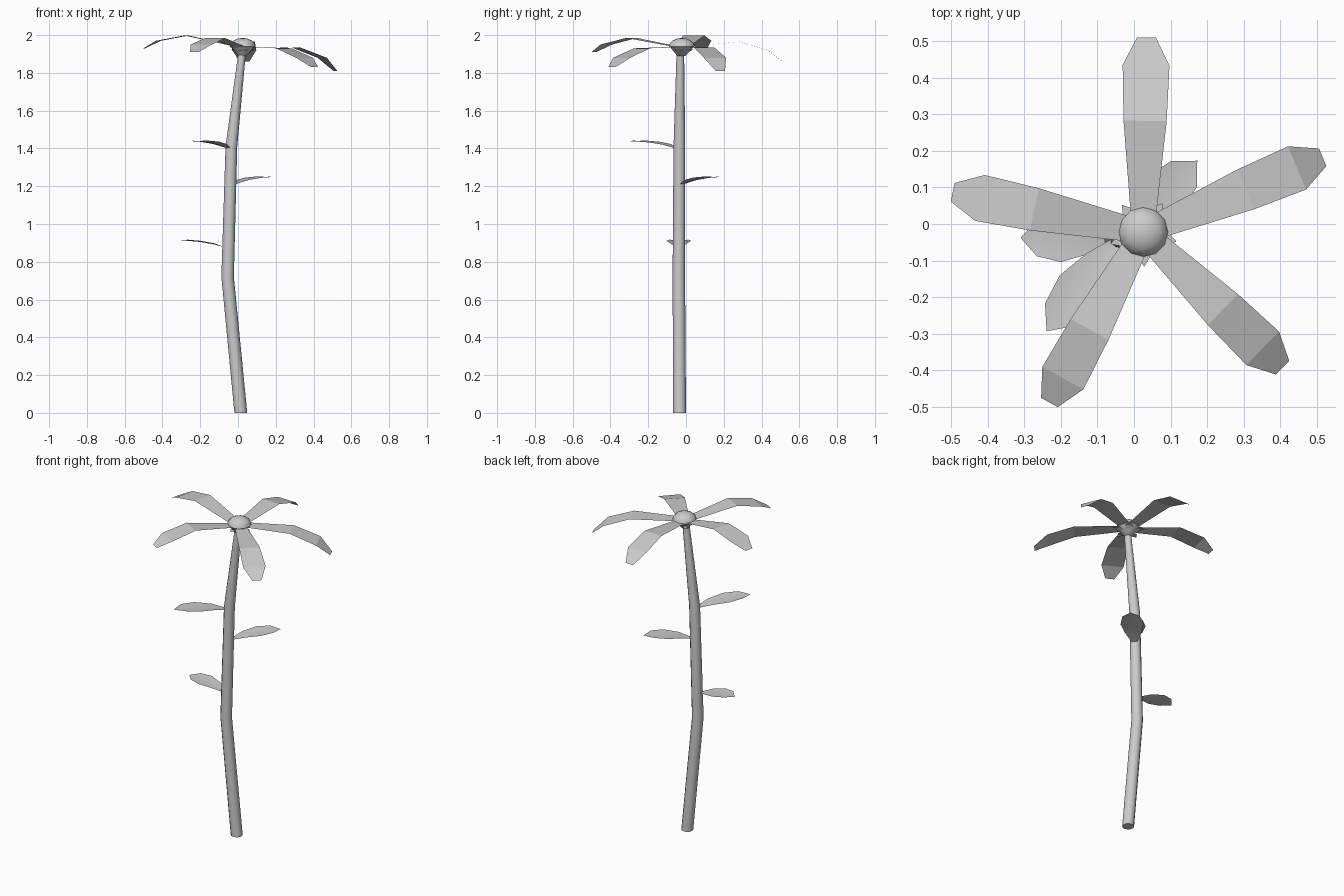
import bpy, bmesh, math
from mathutils import Vector

cube = bpy.data.objects.get("Cube")
if cube:
    bpy.data.objects.remove(cube, do_unlink=True)

grey = bpy.data.materials.new("plain grey")
grey.use_nodes = True
grey.diffuse_color = (0.6, 0.6, 0.6, 1)
grey.node_tree.nodes["Principled BSDF"].inputs["Base Color"].default_value = (0.6, 0.6, 0.6, 1)


def finish(name, bm, smooth=False):
    mesh = bpy.data.meshes.new(name)
    bm.to_mesh(mesh)
    bm.free()
    mesh.materials.append(grey)
    obj = bpy.data.objects.new(name, mesh)
    bpy.context.collection.objects.link(obj)
    if smooth:
        bpy.ops.object.select_all(action='DESELECT')
        obj.select_set(True)
        bpy.context.view_layer.objects.active = obj
        bpy.ops.object.shade_smooth_by_angle(angle=math.radians(50))
    return obj


def tube(name, rings, sides=12):
    """Loft round rings (x, y, z, radius) and cap both ends."""
    bm = bmesh.new()
    loops = []
    for x, y, z, r in rings:
        angles = [math.tau * i / sides for i in range(sides)]
        loops.append([bm.verts.new((x + r * math.cos(a), y + r * math.sin(a), z)) for a in angles])
    for low, high in zip(loops, loops[1:]):
        for i in range(sides):
            j = (i + 1) % sides
            bm.faces.new((low[i], low[j], high[j], high[i]))
    bm.faces.new(loops[0][::-1])
    bm.faces.new(loops[-1])
    return finish(name, bm, True)


def blade(name, origin, degrees, sections, lift=0, smooth=False):
    """Thin sheet from sections (distance, half width, z); lift raises the edges into a fold."""
    a = math.radians(degrees)
    out = Vector((math.cos(a), math.sin(a), 0))
    side = Vector((-math.sin(a), math.cos(a), 0))
    bm = bmesh.new()
    rows = []
    for d, w, z in sections:
        mid = Vector(origin) + out * d + Vector((0, 0, z))
        edge = Vector((0, 0, lift if w > 0.02 else 0))
        places = [mid - side * w + edge, mid + side * w + edge]
        if lift:
            places.insert(1, mid)
        rows.append([bm.verts.new(p) for p in places])
    for near, far in zip(rows, rows[1:]):
        for i in range(len(near) - 1):
            bm.faces.new((near[i], far[i], far[i + 1], near[i + 1]))
    bmesh.ops.remove_doubles(bm, verts=bm.verts, dist=0.0005)
    return finish(name, bm, smooth)


# Bent stem and the cup under the flower
tube("stem", [(0.015, -0.034, 0, 0.034), (-0.055, -0.038, 0.72, 0.033),
              (-0.035, -0.035, 1.41, 0.031), (0.022, -0.03, 1.91, 0.02)])
HEAD = (0.025, -0.022, 0)
tube("flower_cup", [(0.023, -0.025, 1.89, 0.022), (0.025, -0.022, 1.935, 0.06)])

# Domed flower centre
bm = bmesh.new()
bmesh.ops.create_uvsphere(bm, u_segments=12, v_segments=8, radius=0.068)
for v in bm.verts:
    v.co.z *= 0.66 if v.co.z > 0 else 0.2
    v.co += Vector((HEAD[0], HEAD[1], 1.94))
finish("flower_centre", bm, True)

# Petals: direction, then heights at the bend, the shoulder and the tip
petals = [(89, 1.965, 1.92, 1.86), (22.6, 1.935, 1.88, 1.81), (-44.2, 1.93, 1.88, 1.83),
          (-118.8, 1.985, 1.95, 1.91), (168.2, 1.998, 1.97, 1.93)]
for n, (angle, bend, shoulder, tip) in enumerate(petals, 1):
    blade(f"petal_{n}", HEAD, angle, [(0.03, 0.033, 1.938), (0.304, 0.059, bend),
                                      (0.456, 0.064, shoulder), (0.532, 0.026, tip)])

# Small sepals between the petals
for n in range(5):
    blade(f"sepal_{n + 1}", HEAD, 56 + 72 * n,
          [(0.02, 0.02, 1.905), (0.06, 0.022, 1.925), (0.095, 0, 1.925)])

# Leaves, gently folded along the middle
leaf_shape = [(0, 0.012, 0), (0.25, 0.045, 0.017), (0.55, 0.066, 0.03),
              (0.82, 0.05, 0.036), (1, 0, 0.038)]
leaves = [("upper_leaf", (-0.045, -0.045, 1.4), 232, 0.315),
          ("middle_leaf", (-0.025, -0.025, 1.21), 45, 0.28),
          ("lower_leaf", (-0.065, -0.038, 0.875), 180, 0.245)]
for name, base, angle, length in leaves:
    blade(name, base, angle, [(d * length, w, z) for d, w, z in leaf_shape], 0.006, True)
